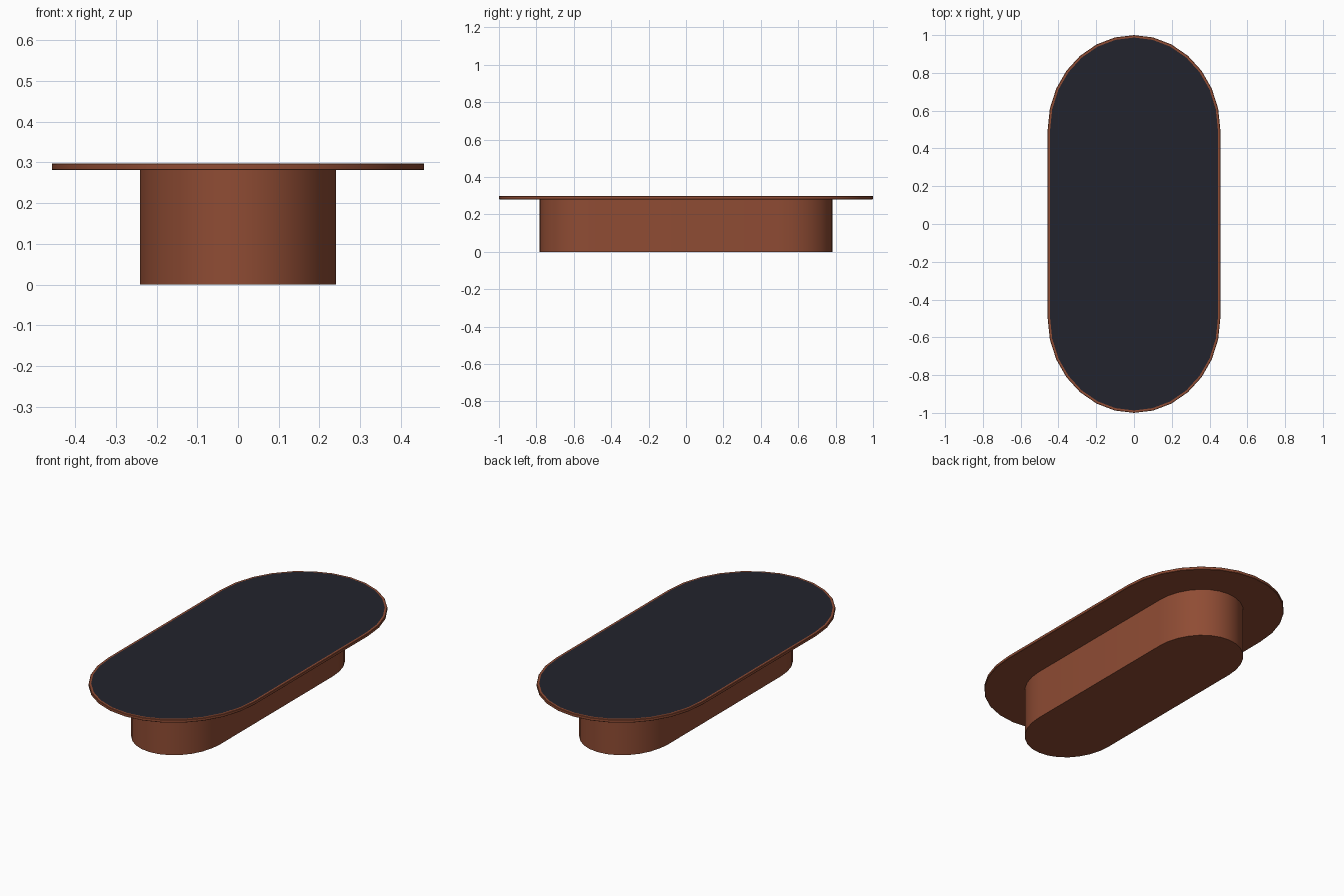
import bpy, bmesh, math

if "Cube" in bpy.data.objects:
    bpy.data.objects.remove(bpy.data.objects["Cube"])


def material(name, rgb):
    m = bpy.data.materials.new(name)
    m.diffuse_color = (*rgb, 1)
    m.use_nodes = True
    m.node_tree.nodes["Principled BSDF"].inputs["Base Color"].default_value = m.diffuse_color
    return m


BROWN = material("red brown wood", (0.275, 0.072, 0.034))
DARK = material("dark slate", (0.016, 0.017, 0.026))

STRAIGHT = 0.5   # half length of the straight sides
SEGMENTS = 14    # sides of each rounded end


def outline(inset):
    """Long oval pulled inwards by inset."""
    rx, ry = 0.457 - inset, 0.5 - inset
    pts = []
    for end in (0, 1):
        for i in range(SEGMENTS + 1):
            a = math.pi * (end + i / SEGMENTS)
            shift = STRAIGHT if end == 0 else -STRAIGHT
            pts.append((rx * math.cos(a), shift + ry * math.sin(a)))
    return pts


def loft(name, rings, top_material=None):
    """Skin a stack of (inset, z) ovals and cap both ends."""
    bm = bmesh.new()
    loops = [[bm.verts.new((x, y, z)) for x, y in outline(inset)] for inset, z in rings]
    n = len(loops[0])
    for low, high in zip(loops, loops[1:]):
        for i in range(n):
            j = (i + 1) % n
            bm.faces.new((low[i], low[j], high[j], high[i]))
    bm.faces.new(loops[0][::-1])
    cap = bm.faces.new(loops[-1])
    mesh = bpy.data.meshes.new(name)
    mesh.materials.append(BROWN)
    if top_material:
        mesh.materials.append(top_material)
        cap.material_index = 1
    bm.to_mesh(mesh)
    bm.free()
    obj = bpy.data.objects.new(name, mesh)
    bpy.context.collection.objects.link(obj)
    bpy.context.view_layer.objects.active = obj
    obj.select_set(True)
    bpy.ops.object.shade_smooth_by_angle(angle=math.radians(30))
    obj.select_set(False)
    return obj


# Solid pedestal
loft("pedestal_base", [(0.216, 0), (0.216, 0.281)])

# Thin overhanging top with softened edge and dark inlaid surface
loft("table_top",
     [(0.002, 0.281), (0, 0.283), (0, 0.296), (0.002, 0.298), (0.013, 0.298)],
     DARK)
